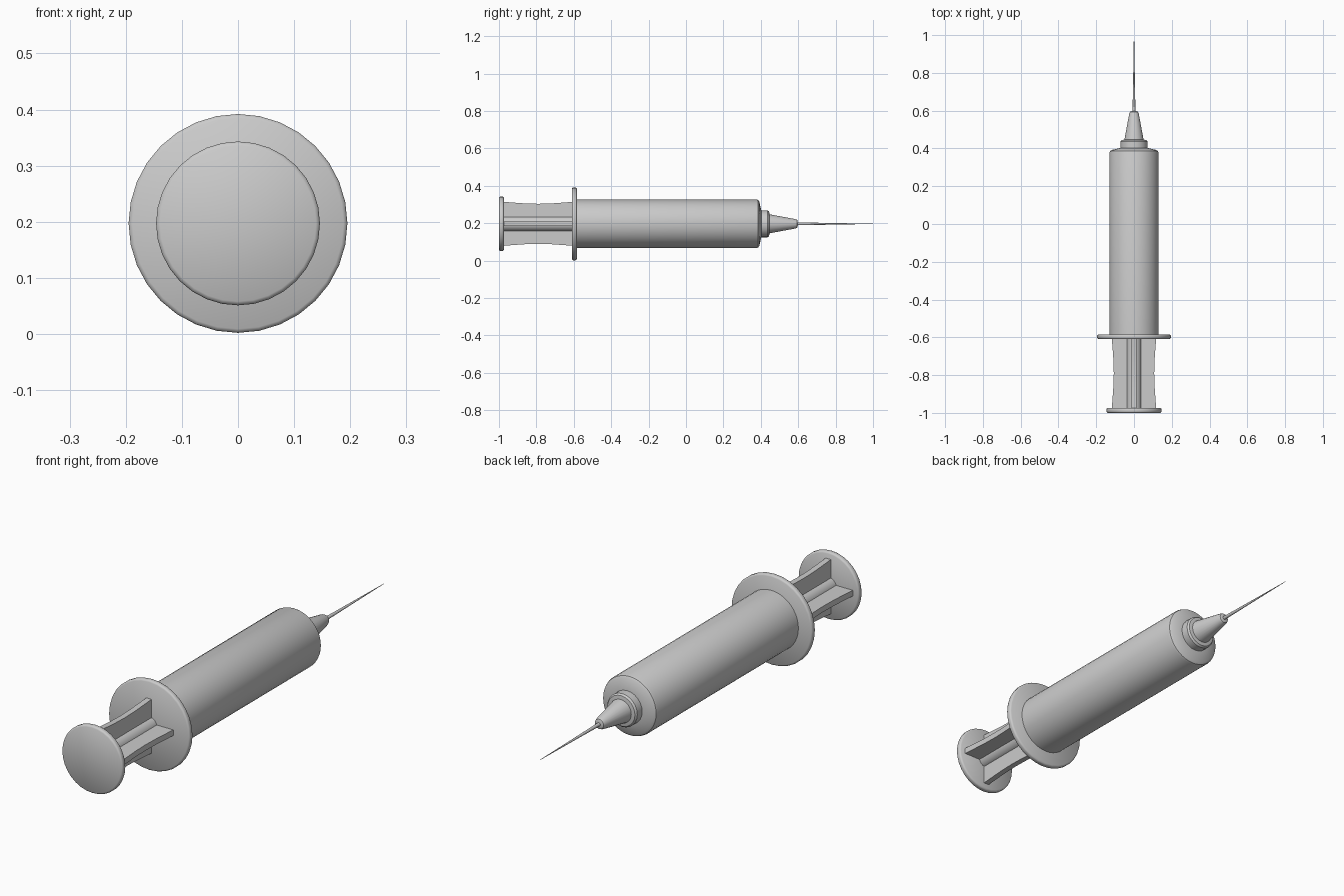
import bpy, bmesh, math

if "Cube" in bpy.data.objects:
    bpy.data.objects.remove(bpy.data.objects["Cube"])

ZC = 0.197  # height of the long axis


def finish(name, bm, angle=35):
    bmesh.ops.recalc_face_normals(bm, faces=bm.faces)
    me = bpy.data.meshes.new(name)
    bm.to_mesh(me)
    bm.free()
    ob = bpy.data.objects.new(name, me)
    bpy.context.collection.objects.link(ob)
    bpy.ops.object.select_all(action='DESELECT')
    ob.select_set(True)
    bpy.context.view_layer.objects.active = ob
    bpy.ops.object.shade_smooth_by_angle(angle=math.radians(angle))
    return ob


def lathe(name, profile, sides=32):
    """Revolve (y, radius) points about the long axis and cap both ends."""
    bm = bmesh.new()
    rings = []
    for y, r in profile:
        rings.append([bm.verts.new((r * math.cos(2 * math.pi * i / sides), y,
                                    ZC + r * math.sin(2 * math.pi * i / sides)))
                      for i in range(sides)])
    for a, b in zip(rings, rings[1:]):
        for i in range(sides):
            j = (i + 1) % sides
            bm.faces.new((a[i], a[j], b[j], b[i]))
    bm.faces.new(rings[0])
    bm.faces.new(rings[-1])
    return finish(name, bm)


def disc(name, y0, y1, r, e=0.007):
    """Thin disc with a rounded rim."""
    return lathe(name, [(y0, r - e), (y0 + e * 0.5, r - e * 0.25), (y0 + e, r),
                        (y1 - e, r), (y1 - e * 0.5, r - e * 0.25), (y1, r - e)])


# Plunger: thumb plate, round core and crossed ribs with a slight waist
disc("thumb_plate", -1.0, -0.974, 0.146)
lathe("plunger_core", [(-0.98, 0.04), (-0.595, 0.04)], 24)


def rib(name, upright, t=0.0125):
    bm = bmesh.new()
    stations = [(-0.98, 0.118), (-0.93, 0.114), (-0.86, 0.109), (-0.79, 0.107),
                (-0.72, 0.109), (-0.65, 0.114), (-0.595, 0.118)]
    rings = []
    for y, w in stations:
        pts = [(-w, -t), (w, -t), (w, t), (-w, t)]
        rings.append([bm.verts.new((b, y, ZC + a) if upright else (a, y, ZC + b))
                      for a, b in pts])
    for p, q in zip(rings, rings[1:]):
        for i in range(4):
            j = (i + 1) % 4
            bm.faces.new((p[i], p[j], q[j], q[i]))
    bm.faces.new(rings[0])
    bm.faces.new(rings[-1])
    finish(name, bm)


rib("plunger_rib_upright", True)
rib("plunger_rib_level", False)

# Barrel with finger flange and shouldered front end
disc("finger_flange", -0.61, -0.584, 0.195)
lathe("barrel", [(-0.6, 0.13), (0.378, 0.13), (0.386, 0.127), (0.392, 0.118),
                 (0.403, 0.07), (0.403, 0.05)], 40)

# Nozzle collar, tapered hub and needle
lathe("nozzle_collar", [(0.39, 0.072), (0.436, 0.072), (0.444, 0.066), (0.447, 0.05)], 24)
lathe("needle_hub", [(0.43, 0.054), (0.445, 0.051), (0.585, 0.025), (0.594, 0.021),
                     (0.597, 0.014)], 24)
lathe("needle", [(0.58, 0.008), (0.61, 0.0075), (0.8, 0.004), (1.0, 0.0008)], 12)
